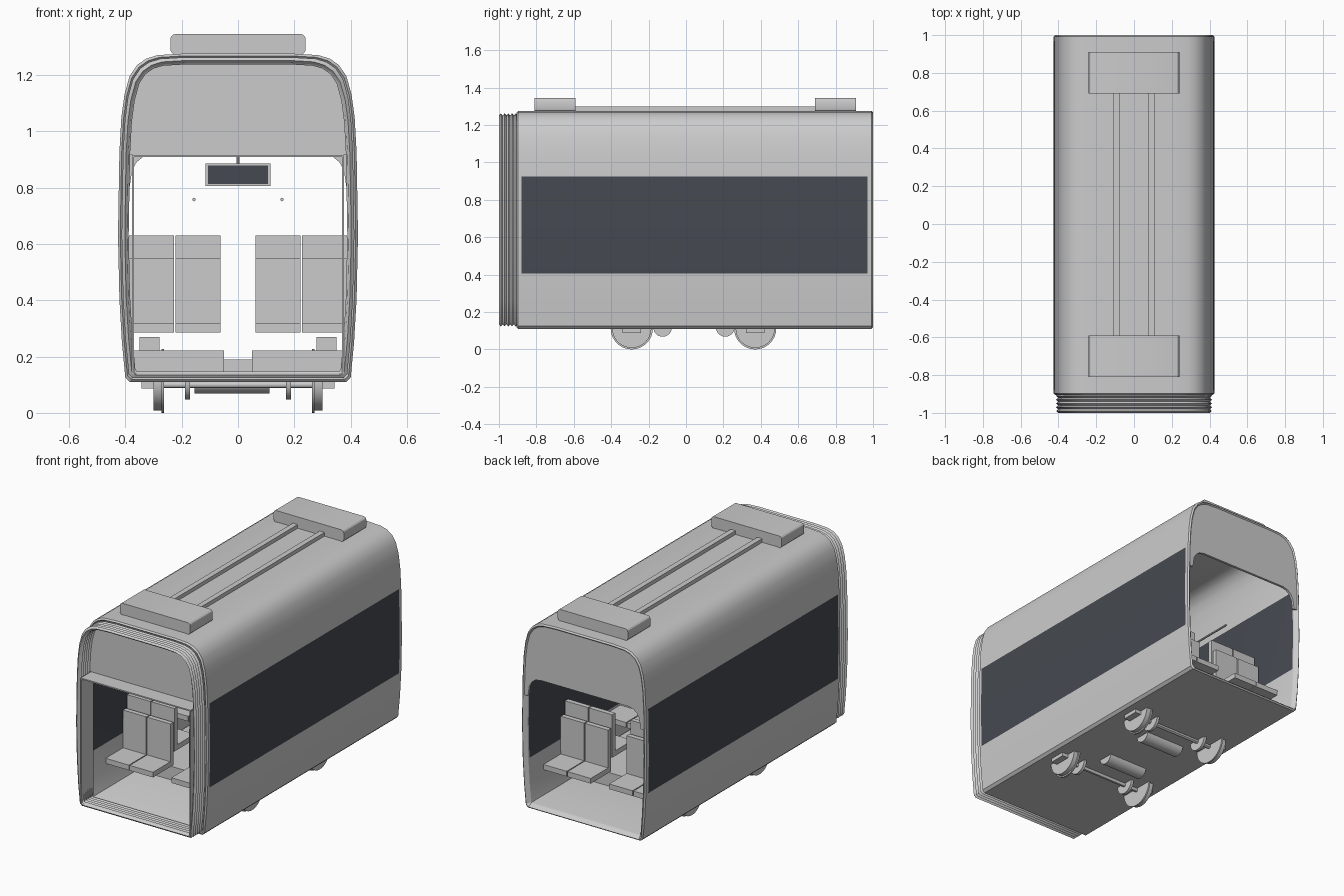
import bpy, bmesh, math
from mathutils import Matrix, Vector

if "Cube" in bpy.data.objects:
    bpy.data.objects.remove(bpy.data.objects["Cube"], do_unlink=True)


def material(name, rgb):
    m = bpy.data.materials.new(name)
    m.use_nodes = True
    m.diffuse_color = (*rgb, 1)
    m.node_tree.nodes["Principled BSDF"].inputs["Base Color"].default_value = (*rgb, 1)
    return m


GREY = material("light grey", (0.6, 0.6, 0.6))
GLASS = material("dark glass", (0.06, 0.068, 0.082))


def finish(name, bm, mats=(GREY,), wall=0, bevel=0):
    mesh = bpy.data.meshes.new(name)
    bm.to_mesh(mesh)
    bm.free()
    for m in mats:
        mesh.materials.append(m)
    ob = bpy.data.objects.new(name, mesh)
    bpy.context.collection.objects.link(ob)
    bpy.ops.object.select_all(action="DESELECT")
    ob.select_set(True)
    bpy.context.view_layer.objects.active = ob
    if wall:
        mod = ob.modifiers.new("wall", "SOLIDIFY")
        mod.thickness, mod.offset = wall, -1
        bpy.ops.object.modifier_apply(modifier=mod.name)
    if bevel:
        mod = ob.modifiers.new("bevel", "BEVEL")
        mod.width, mod.segments = bevel, 3
        bpy.ops.object.modifier_apply(modifier=mod.name)
    bpy.ops.object.shade_smooth_by_angle(angle=math.radians(30))
    return ob


def add_box(bm, x, y, z):
    """Box from (min, max) pairs."""
    size = [b - a for a, b in (x, y, z)]
    mid = [(a + b) / 2 for a, b in (x, y, z)]
    bmesh.ops.create_cube(bm, size=1, matrix=Matrix.Translation(mid) @ Matrix.Diagonal((*size, 1)))


def add_rod(bm, start, end, r, sides=24):
    a, b = Vector(start), Vector(end)
    turn = (b - a).to_track_quat("Z", "Y").to_matrix().to_4x4()
    bmesh.ops.create_cone(bm, cap_ends=True, segments=sides, radius1=r, radius2=r,
                          depth=(b - a).length, matrix=Matrix.Translation((a + b) / 2) @ turn)


def boxes(name, *dims, bevel=0):
    bm = bmesh.new()
    for d in dims:
        add_box(bm, *d)
    return finish(name, bm, bevel=bevel)


def both(lo, hi):
    """The same x range on both sides."""
    return (lo, hi), (-hi, -lo)


# Cross-section of the car, right half from bottom to top
HALF = [(.385, .11), (.4, .125), (.412, .25), (.421, .405), (.426, .63), (.421, .925),
        (.414, 1.05), (.403, 1.13), (.385, 1.195), (.358, 1.235), (.325, 1.258),
        (.285, 1.27), (.2, 1.275)]
MID = .69


def section(inset):
    half = [(x * (1 - inset / .426), MID + (z - MID) * (1 - inset / .58)) for x, z in HALF]
    return half + [(-x, z) for x, z in reversed(half)]


def loft(name, stations, wall, windows=False):
    bm = bmesh.new()
    rings = [[bm.verts.new((x, y, z)) for x, z in section(i)] for y, i in stations]
    n = len(rings[0])
    for a, b in zip(rings, rings[1:]):
        for i in range(n):
            j = (i + 1) % n
            f = bm.faces.new((a[i], b[i], b[j], a[j]))
            c = f.calc_center_median()
            if windows and .405 < c.z < .925 and -.88 < c.y < .97:
                f.material_index = 1
    return finish(name, bm, (GREY, GLASS), wall)


# Body shell with side window bands, and the folded gangway
loft("body_shell", [(-.905, .008), (-.897, 0), (-.88, 0), (.97, 0), (.992, 0), (1, .008)],
     .03, windows=True)
loft("gangway_bellows", [(-1 + k * .01, .013 if k % 2 else .024) for k in range(12)], .014)


def end_panel(name, y, opening):
    """Wall above an end doorway."""
    top = [(x, z) for x, z in section(.015) if x > 0 and z > .9]
    half = opening + top
    outline = half + [(-x, z) for x, z in reversed(half)]
    bm = bmesh.new()
    face = bm.faces.new([bm.verts.new((x, y, z)) for x, z in outline])
    out = bmesh.ops.extrude_face_region(bm, geom=[face])
    bmesh.ops.translate(bm, vec=(0, .015, 0), verts=[v for v in out["geom"] if isinstance(v, bmesh.types.BMVert)])
    bmesh.ops.recalc_face_normals(bm, faces=bm.faces)
    finish(name, bm)


end_panel("front_end_panel", -.9, [(.3, .915), (.4, .915)])
end_panel("back_end_panel", .978, [(.3, .918), (.335, .91), (.36, .89), (.376, .86), (.385, .8), (.41, .8)])

# Lining of the front doorway
boxes("doorway_lining", ((-.375, .375), (-1, -.885), (.908, .916)),
      *[(x, (-1, -.885), (.14, .908)) for x in both(.369, .377)])

# Roof equipment and the pipes joining it
for name, y in (("front_roof_unit", (-.81, -.59)), ("back_roof_unit", (.69, .91))):
    bm = bmesh.new()
    add_box(bm, (-.24, .24), y, (1.272, 1.345))
    edges = [e for e in bm.edges if abs(e.verts[0].co.y - e.verts[1].co.y) > .1]
    bmesh.ops.bevel(bm, geom=edges, offset=.018, segments=3, profile=.5, affect="EDGES")
    finish(name, bm)
boxes("roof_pipes", *[(x, (-.6, .7), (1.27, 1.298)) for x in both(.075, .108)])

# Raised floor over the wheels, with wheel covers
boxes("seat_platforms", *[(x, (-.45, .55), (.135, .222)) for x in both(.05, .37)],
      ((-.05, .05), (-.38, .48), (.135, .19)))
AXLES = (-.29, .37)
boxes("wheel_covers", *[(x, (y - .06, y + .06), (.215, .27)) for y in AXLES for x in both(.278, .35)])


def seat_row(name, y, facing, base):
    bm = bmesh.new()
    for lo, hi in ((.063, .222), (.228, .387)):
        for x in both(lo, hi):
            add_box(bm, x, sorted((y, y - facing * .03)), (base, base + .265))
            add_box(bm, x, sorted((y, y + facing * .17)), (base, base + .032))
    finish(name, bm)


# Seat rows: low ones face the ends, raised ones sit on the platforms
for name, y, facing, base in (("front_seats", -.57, -1, .285), ("back_seats", .67, 1, .285),
                              ("raised_front_seats", -.5, 1, .365), ("raised_back_seats", .6, -1, .365),
                              ("middle_front_seats", .01, -1, .365), ("middle_back_seats", .09, 1, .365)):
    seat_row(name, y, facing, base)

# Hand rails under the ceiling
bm = bmesh.new()
for x in (-.156, .156):
    add_rod(bm, (x, -.55, .757), (x, .65, .757), .006, 10)
finish("hand_rails", bm)

# Hanging display with a screen on each side
bm = bmesh.new()
add_box(bm, (-.115, .115), (.03, .07), (.805, .885))
add_rod(bm, (0, .05, .88), (0, .05, 1.25), .006, 10)
finish("display_case", bm)
bm = bmesh.new()
for y in ((.026, .031), (.069, .074)):
    add_box(bm, (-.107, .107), y, (.812, .878))
finish("display_screens", bm, (GLASS,))

# Running gear: wheels, brake discs, axles, axle boxes and motors
for part, y in zip(("front", "back"), AXLES):
    bm = bmesh.new()
    for s in (-1, 1):
        add_rod(bm, (s * .265, y, .113), (s * .3, y, .113), .105, 32)
        add_rod(bm, (s * .262, y, .113), (s * .272, y, .113), .113, 32)
    finish(part + "_wheels", bm)
    bm = bmesh.new()
    add_rod(bm, (-.3, y, .1), (.3, y, .1), .012, 12)
    for s in (-1, 1):
        add_rod(bm, (s * .17, y, .11), (s * .188, y, .11), .063)
    finish(part + "_axle", bm)
    boxes(part + "_axle_boxes", *[(x, (y - .05, y + .05), (.087, .115)) for x in both(.295, .342)])
    inner = y + (.165 if y < 0 else -.16)
    bm = bmesh.new()
    add_rod(bm, (-.155, inner, .118), (.112, inner, .118), .05)
    finish(part + "_motor", bm)
